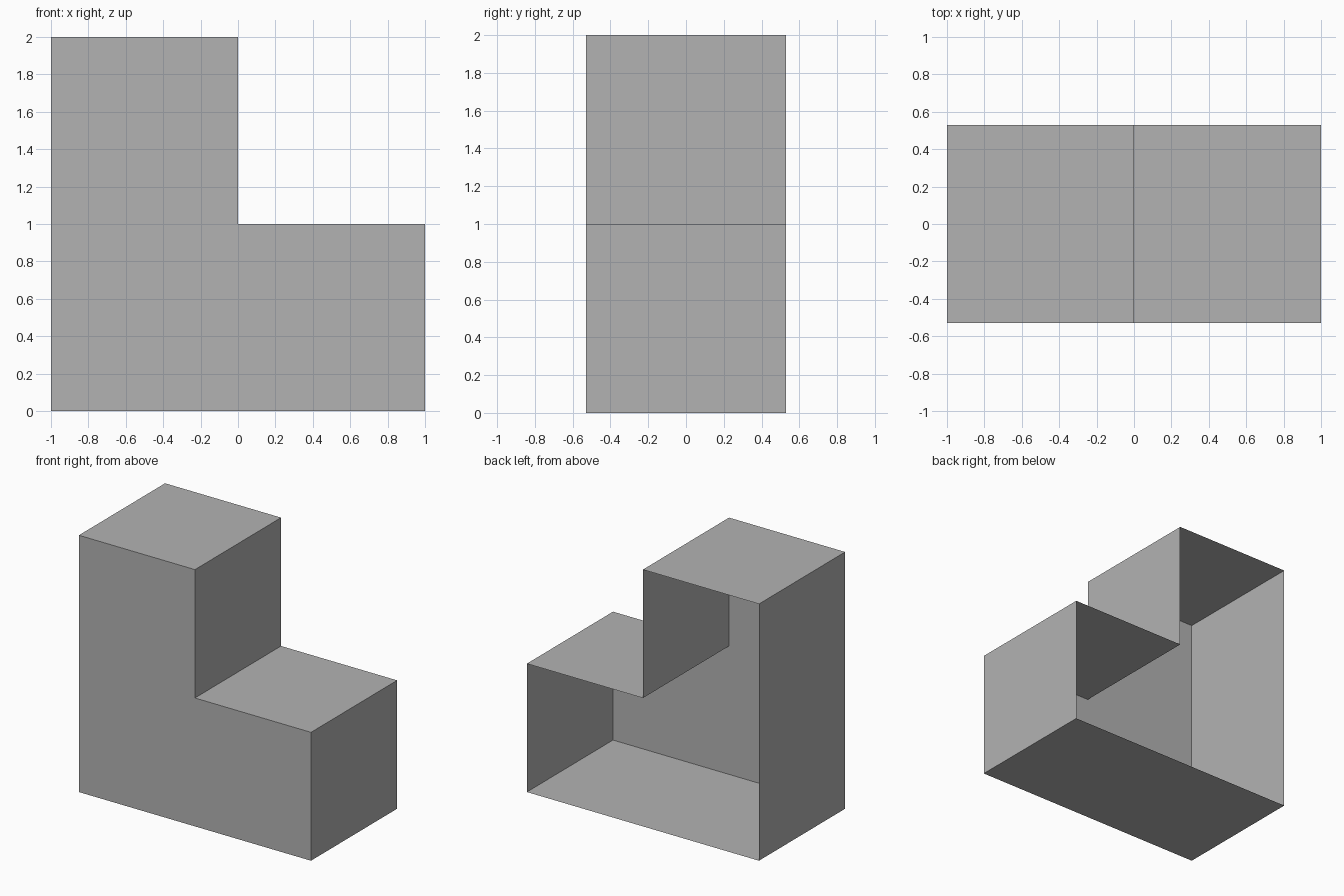
import bpy
import bmesh

default = bpy.data.objects.get("Cube")
if default:
    bpy.data.objects.remove(default, do_unlink=True)

HALF_DEPTH = 0.53

# Single plain grey
grey = bpy.data.materials.new("plain grey")
grey.use_nodes = True
colour = (0.45, 0.45, 0.45, 1)
grey.diffuse_color = colour
grey.node_tree.nodes["Principled BSDF"].inputs["Base Color"].default_value = colour

# L-shaped front panel, counter-clockwise as seen from the front
profile = [(-1, 0), (1, 0), (1, 1), (0, 1), (0, 2), (-1, 2)]
bm = bmesh.new()
front = bm.faces.new([bm.verts.new((x, -HALF_DEPTH, z)) for x, z in profile])

# Walls run back from the panel outline; the back stays open
walls = bmesh.ops.extrude_edge_only(bm, edges=list(front.edges))
rear = [g for g in walls["geom"] if isinstance(g, bmesh.types.BMVert)]
bmesh.ops.translate(bm, verts=rear, vec=(0, 2 * HALF_DEPTH, 0))

# Point every wall outward, matching the front panel
bm.normal_update()
bmesh.ops.recalc_face_normals(bm, faces=bm.faces)
bm.normal_update()
if front.normal.y > 0:
    bmesh.ops.reverse_faces(bm, faces=bm.faces)

mesh = bpy.data.meshes.new("step_shell")
bm.to_mesh(mesh)
bm.free()
mesh.materials.append(grey)
shell = bpy.data.objects.new("step_shell", mesh)
bpy.context.collection.objects.link(shell)
